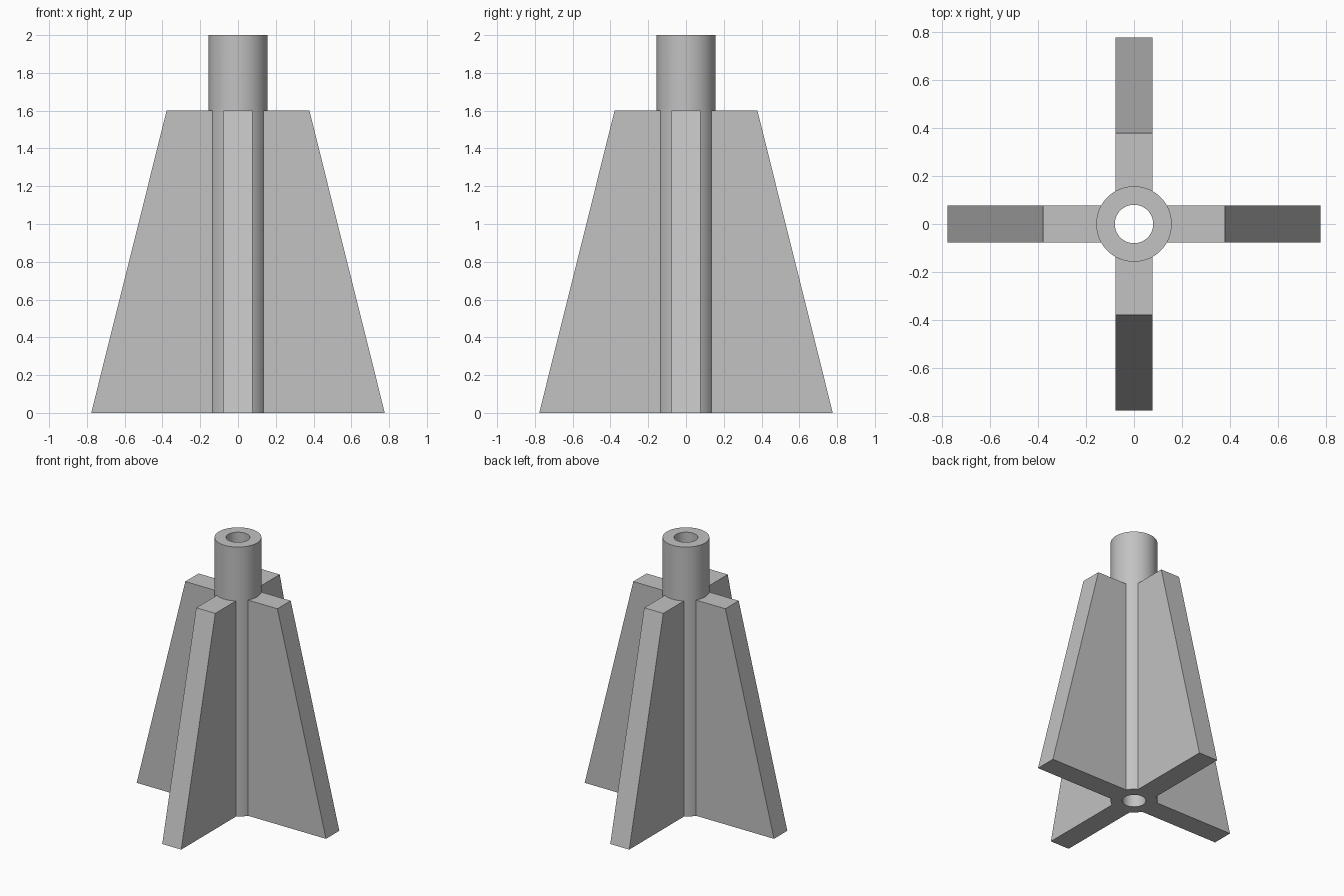
import bpy, bmesh, math
from mathutils import Matrix, Vector

cube = bpy.data.objects.get("Cube")
if cube:
    bpy.data.objects.remove(cube, do_unlink=True)

OUTER, BORE, HEIGHT = 0.157, 0.08, 2.0
FIN_HALF, FIN_BASE, FIN_TOP, FIN_HEIGHT = 0.078, 0.777, 0.378, 1.6
FIN_ROOT = 0.11  # fin starts inside the tube wall
SEGMENTS = 96

grey = bpy.data.materials.new("plain grey")
grey.use_nodes = True
colour = (0.54, 0.54, 0.54, 1)
grey.diffuse_color = colour
grey.node_tree.nodes["Principled BSDF"].inputs["Base Color"].default_value = colour


def make_object(name, bm):
    bmesh.ops.recalc_face_normals(bm, faces=bm.faces)
    mesh = bpy.data.meshes.new(name)
    bm.to_mesh(mesh)
    bm.free()
    mesh.materials.append(grey)
    obj = bpy.data.objects.new(name, mesh)
    bpy.context.collection.objects.link(obj)
    return obj


# Hollow tube: a rectangular wall section spun around the z axis
bm = bmesh.new()
section = [(BORE, 0), (OUTER, 0), (OUTER, HEIGHT), (BORE, HEIGHT)]
verts = [bm.verts.new((r, 0, z)) for r, z in section]
edges = [bm.edges.new((verts[i], verts[(i + 1) % 4])) for i in range(4)]
bmesh.ops.spin(bm, geom=verts + edges, cent=(0, 0, 0), axis=(0, 0, 1),
               angle=math.tau, steps=SEGMENTS, use_merge=True)
bmesh.ops.remove_doubles(bm, verts=bm.verts, dist=0.0001)
body = make_object("finned_tube", bm)

# Four tapered fins, one profile extruded and turned by quarter turns
bm = bmesh.new()
profile = [(FIN_ROOT, 0), (FIN_BASE, 0), (FIN_TOP, FIN_HEIGHT), (FIN_ROOT, FIN_HEIGHT)]
for quarter in range(4):
    turn = Matrix.Rotation(quarter * math.pi / 2, 3, "Z")
    face = bm.faces.new([bm.verts.new(turn @ Vector((x, -FIN_HALF, z))) for x, z in profile])
    grown = bmesh.ops.extrude_face_region(bm, geom=[face])["geom"]
    moved = [v for v in grown if isinstance(v, bmesh.types.BMVert)]
    bmesh.ops.translate(bm, verts=moved, vec=turn @ Vector((0, 2 * FIN_HALF, 0)))
    if not face.is_valid:
        continue
fins = make_object("fins", bm)

# Fuse the fins to the tube
union = body.modifiers.new("fuse fins", "BOOLEAN")
union.operation = "UNION"
union.solver = "EXACT"
union.object = fins
bpy.context.view_layer.objects.active = body
bpy.ops.object.select_all(action="DESELECT")
body.select_set(True)
bpy.ops.object.modifier_apply(modifier=union.name)
bpy.data.objects.remove(fins, do_unlink=True)

# Round walls smooth, corners crisp
bpy.ops.object.shade_smooth_by_angle(angle=math.radians(30))
